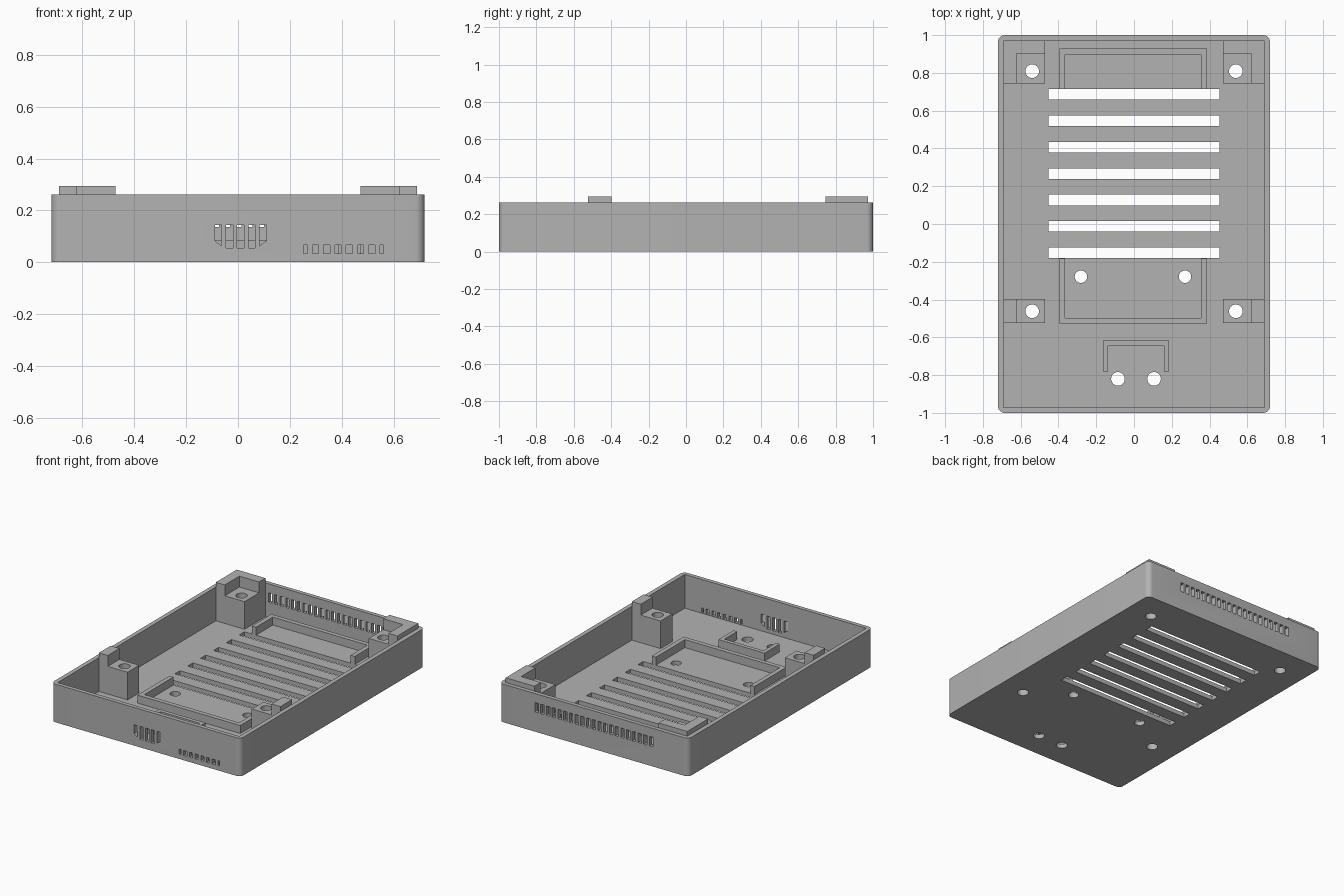
import bpy, bmesh, math
from mathutils import Vector

old = bpy.data.objects.get("Cube")
if old:
    bpy.data.objects.remove(old, do_unlink=True)

HX, HY, RIM = 0.72, 1.0, 0.262      # half width, half depth, wall height
IX, IY, FLOOR = 0.69, 0.972, 0.03   # inner cavity
POST_TOP, PEG_TOP = 0.22, 0.295

grey = bpy.data.materials.new("grey plastic")
grey.use_nodes = True
COLOUR = (0.45, 0.45, 0.45, 1)
grey.diffuse_color = COLOUR
grey.node_tree.nodes["Principled BSDF"].inputs["Base Color"].default_value = COLOUR


def prism(bm, points, offset):
    """Closed prism from a flat outline swept along offset."""
    face = bm.faces.new([bm.verts.new(p) for p in points])
    swept = bmesh.ops.extrude_face_region(bm, geom=[face])["geom"]
    verts = [v for v in swept if isinstance(v, bmesh.types.BMVert)]
    bmesh.ops.translate(bm, verts=verts, vec=Vector(offset))


def plan(bm, outline, z0, z1):
    prism(bm, [(x, y, z0) for x, y in outline], (0, 0, z1 - z0))


def box(bm, x0, x1, y0, y1, z0, z1):
    plan(bm, [(x0, y0), (x1, y0), (x1, y1), (x0, y1)], z0, z1)


def hole(bm, x, y, r):
    n = 32
    ring = [(x + r * math.cos(math.tau * i / n), y + r * math.sin(math.tau * i / n))
            for i in range(n)]
    plan(bm, ring, -0.1, 0.5)


def finish(bm, name):
    bmesh.ops.recalc_face_normals(bm, faces=bm.faces)
    mesh = bpy.data.meshes.new(name)
    bm.to_mesh(mesh)
    bm.free()
    mesh.materials.append(grey)
    obj = bpy.data.objects.new(name, mesh)
    bpy.context.collection.objects.link(obj)
    return obj


def cut(obj, fill):
    """Subtract the solids that fill() draws."""
    bm = bmesh.new()
    fill(bm)
    cutter = finish(bm, "cutter")
    cutter.hide_render = True
    mod = obj.modifiers.new("cut", 'BOOLEAN')
    mod.operation, mod.solver, mod.object = 'DIFFERENCE', 'EXACT', cutter
    bpy.context.view_layer.update()
    graph = bpy.context.evaluated_depsgraph_get()
    mesh = bpy.data.meshes.new_from_object(obj.evaluated_get(graph))
    obj.modifiers.clear()
    obj.data = mesh
    bpy.data.objects.remove(cutter, do_unlink=True)


# Tray shell with rounded vertical corners
bm = bmesh.new()
box(bm, -HX, HX, -HY, HY, 0, RIM)
upright = [e for e in bm.edges if abs(e.verts[0].co.z - e.verts[1].co.z) > 0.1]
bmesh.ops.bevel(bm, geom=upright, offset=0.035, segments=8, affect='EDGES', profile=0.5)
tray = finish(bm, "tray")
cut(tray, lambda b: box(b, -IX, IX, -IY, IY, FLOOR, 0.5))


def openings(b):
    # Floor cooling slots
    for i in range(7):
        y = 0.687 - 0.14 * i
        box(b, -0.452, 0.452, y - 0.028, y + 0.028, -0.1, 0.1)
    # Screw holes
    for x in (-0.539, 0.539):
        hole(b, x, 0.809, 0.036)
        hole(b, x, -0.462, 0.036)
    for x in (-0.281, 0.27):
        hole(b, x, -0.279, 0.033)
    for x in (-0.085, 0.106):
        hole(b, x, -0.82, 0.036)
    # Rear vents
    for i in range(21):
        x = -0.435 + 0.0435 * i
        box(b, x - 0.013, x + 0.013, 0.9, 1.1, 0.135, 0.2)
    # Front vents, narrower at both ends
    for i in range(8):
        x0, x1 = 0.287 + 0.0434 * (i - 1), 0.311 + 0.0434 * (i - 1)
        x0 += 0.01 * (i == 0)
        x1 -= 0.01 * (i == 7)
        box(b, x0, x1, -1.1, -0.9, 0.033, 0.067)
    # Front grille with slanted outer slots
    for i in range(5):
        x = 0.01 + 0.0432 * (i - 2)
        left = 0.083 if i == 0 else 0.063 if i == 4 else 0.054
        right = 0.083 if i == 4 else 0.063 if i == 0 else 0.054
        prism(b, [(x - 0.013, -1.1, left), (x + 0.013, -1.1, right),
                  (x + 0.013, -1.1, 0.144), (x - 0.013, -1.1, 0.144)], (0, 0.2, 0))


cut(tray, openings)
bpy.context.view_layer.objects.active = tray
tray.select_set(True)
bpy.ops.object.shade_smooth_by_angle(angle=math.radians(30))

# Lid posts with raised locating pegs in the four places
for side, label in ((-1, "right"), (1, "left")):
    def span(a, b):
        return sorted((side * a, side * b))
    for end, y0, y1, hy in (("front", -0.525, -0.398, -0.462), ("rear", 0.745, 0.903, 0.809)):
        bm = bmesh.new()
        box(bm, *span(0.472, 0.622), y0, y1, FLOOR, POST_TOP)
        post = finish(bm, f"{end}_{label}_post")
        cut(post, lambda b: hole(b, side * 0.539, hy, 0.036))
        bm = bmesh.new()
        if end == "front":
            box(bm, *span(0.622, IX), y0, y1, FLOOR, PEG_TOP)
        else:
            corner = [(0.622, y0), (IX, y0), (IX, IY), (0.472, IY), (0.472, y1), (0.622, y1)]
            plan(bm, [(side * x, y) for x, y in corner], FLOOR, PEG_TOP)
        finish(bm, f"{end}_{label}_peg")


def bracket(name, x0, x1, closed, open_end, wall, top):
    """U-shaped rib on the floor; closed side at y=closed, arms to y=open_end."""
    inner = closed + math.copysign(wall, open_end - closed)
    bm = bmesh.new()
    plan(bm, [(x0, open_end), (x0, closed), (x1, closed), (x1, open_end),
              (x1 - wall, open_end), (x1 - wall, inner),
              (x0 + wall, inner), (x0 + wall, open_end)], FLOOR, top)
    finish(bm, name)


bracket("front_board_frame", -0.395, 0.387, -0.528, -0.182, 0.031, 0.085)
bracket("rear_board_frame", -0.395, 0.387, 0.928, 0.715, 0.031, 0.085)
bracket("small_board_frame", -0.164, 0.186, -0.618, -0.782, 0.027, 0.085)
